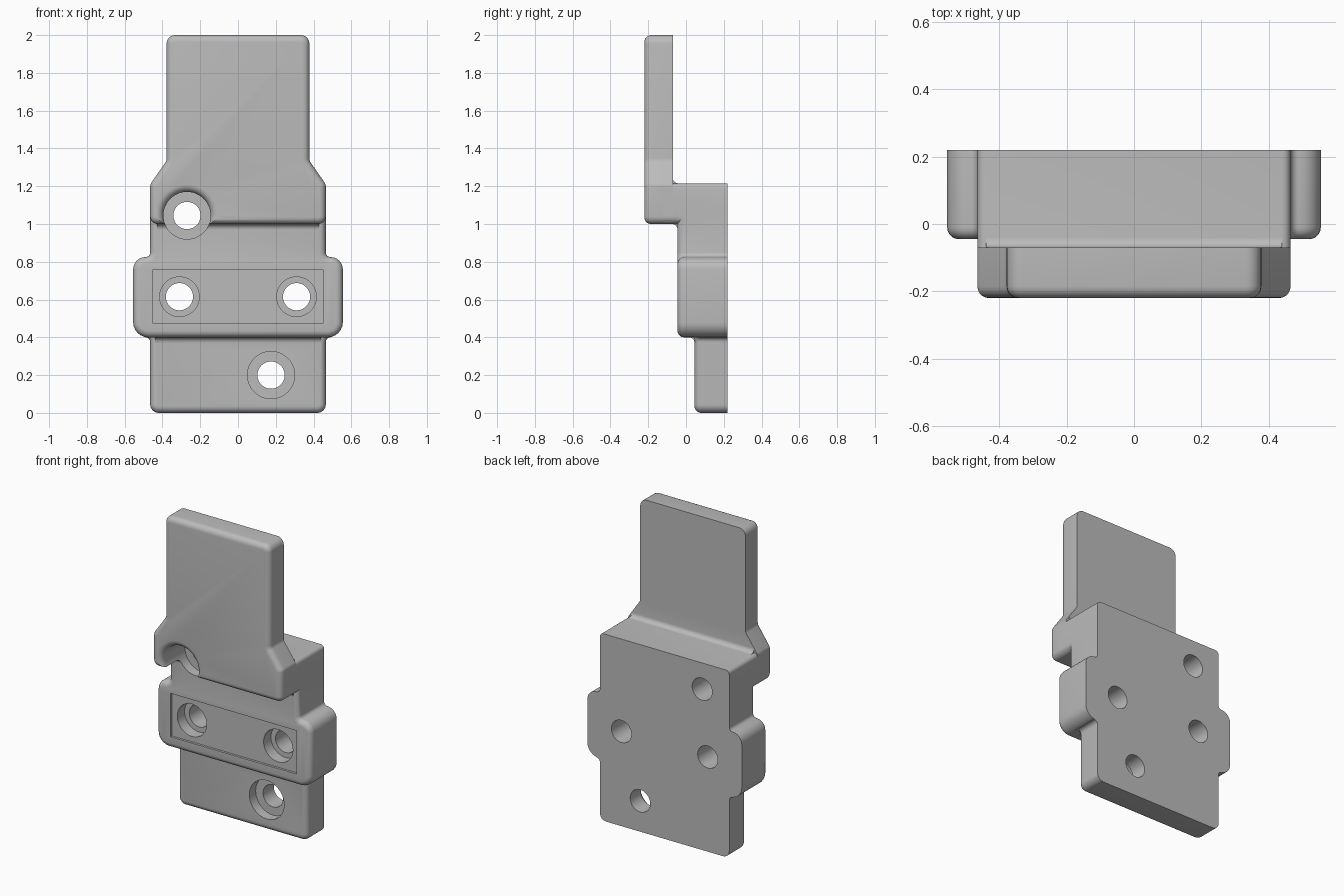
import bpy, bmesh, math
from mathutils import Vector

if "Cube" in bpy.data.objects:
    bpy.data.objects.remove(bpy.data.objects["Cube"])

grey = bpy.data.materials.new("plain grey")
grey.use_nodes = True
grey.diffuse_color = (0.5, 0.5, 0.5, 1)
grey.node_tree.nodes["Principled BSDF"].inputs["Base Color"].default_value = (0.5, 0.5, 0.5, 1)

BACK = 0.22
ROUND = 0.035


def outline(half):
    """Mirror right-hand (x, z, radius) points, rounding each corner."""
    pts = half + [(-x, z, r) for x, z, r in reversed(half)]
    out = []
    for i, (x, z, r) in enumerate(pts):
        p = Vector((x, z))
        a = (Vector(pts[i - 1][:2]) - p).normalized()
        b = (Vector(pts[(i + 1) % len(pts)][:2]) - p).normalized()
        if r == 0:
            out.append(p)
            continue
        ang = a.angle(b)
        centre = p + (a + b).normalized() * r / math.sin(ang / 2)
        start = p + a * r / math.tan(ang / 2) - centre
        end = p + b * r / math.tan(ang / 2) - centre
        sweep = math.pi - ang
        for k in range(7):
            t = k / 6
            d = (start * math.sin((1 - t) * sweep) + end * math.sin(t * sweep)) / math.sin(sweep)
            out.append(centre + d)
    return out


def make(name, bm):
    bmesh.ops.recalc_face_normals(bm, faces=bm.faces)
    mesh = bpy.data.meshes.new(name)
    bm.to_mesh(mesh)
    bm.free()
    mesh.materials.append(grey)
    ob = bpy.data.objects.new(name, mesh)
    bpy.context.collection.objects.link(ob)
    return ob


def sweep_face(bm, coords, offset):
    face = bm.faces.new([bm.verts.new(c) for c in coords])
    res = bmesh.ops.extrude_face_region(bm, geom=[face])
    moved = [v for v in res["geom"] if isinstance(v, bmesh.types.BMVert)]
    bmesh.ops.translate(bm, verts=moved, vec=offset)
    return face


def plate(name, half, front, back, rim=ROUND):
    """Outline extruded in y, with a rounded front rim."""
    bm = bmesh.new()
    face = sweep_face(bm, [(p.x, front, p.y) for p in outline(half)], (0, back - front, 0))
    if rim:
        bmesh.ops.bevel(bm, geom=list(face.edges), offset=rim, segments=5,
                        profile=0.5, affect='EDGES', clamp_overlap=False)
    return make(name, bm)


def fillet(name, y, z, sy, sz, width, r=0.03):
    """Concave strip along x filling the inner corner at (y, z)."""
    arc = [k * math.pi / 12 for k in range(7)]
    prof = [(-0.01, -0.01), (r, -0.01)]
    prof += [(r - r * math.sin(a), r - r * math.cos(a)) for a in arc]
    prof += [(-0.01, r)]
    bm = bmesh.new()
    sweep_face(bm, [(-width, y + sy * u, z + sz * v) for u, v in prof], (2 * width, 0, 0))
    return make(name, bm)


def drill(name, x, z, profile):
    """Turned cutter: (radius, y) profile spun round the y axis."""
    bm = bmesh.new()
    rings = []
    for r, y in profile:
        rings.append([bm.verts.new((x + r * math.cos(k * math.tau / 48), y,
                                    z + r * math.sin(k * math.tau / 48))) for k in range(48)])
    for a, b in zip(rings, rings[1:]):
        for k in range(48):
            n = (k + 1) % 48
            bm.faces.new((a[k], a[n], b[n], b[k]))
    bm.faces.new(rings[0])
    bm.faces.new(rings[-1])
    return make(name, bm)


def combine(body, other, operation):
    mod = body.modifiers.new("join", 'BOOLEAN')
    mod.operation = operation
    mod.solver = 'EXACT'
    mod.object = other
    bpy.context.view_layer.objects.active = body
    bpy.ops.object.modifier_apply(modifier=mod.name)
    bpy.data.objects.remove(other)


# Solid parts of the bracket
W = 0.465
body = plate("bracket_body", [(W, 0, 0.045), (W, 0.4, 0.025), (0.49, 0.4, 0), (0.49, 0.55, 0)],
             0.045, BACK)
middle = plate("middle_block", [(0.555, 0.4, 0.08), (0.555, 0.825, 0.065), (W, 0.825, 0.024),
                                (W, 1.1, 0)], -0.045, BACK)
shoulder = plate("shoulder", [(W, 1.0, 0.04), (W, 1.215, 0.025)], -0.12, BACK, 0)
tongue = plate("tongue", [(W, 1.0, 0.04), (W, 1.21, 0.04), (0.378, 1.335, 0.04),
                          (0.378, 2.0, 0.045)], -0.22, -0.07)
strips = [fillet("lower_fillet", 0.045, 0.4, -1, -1, 0.44),
          fillet("under_fillet", -0.045, 1.0, -1, -1, 0.43),
          fillet("back_fillet", -0.07, 1.215, 1, 1, 0.44)]
for part in [middle, shoulder, tongue] + strips:
    combine(body, part, 'UNION')

# Shallow recess on the middle block
combine(body, plate("recess", [(0.453, 0.475, 0), (0.453, 0.757, 0)], -0.1, -0.03, 0), 'DIFFERENCE')

# Counterbored screw holes; the top one has a flared lip
BORE = 0.072
for x, z, r, floor in [(-0.31, 0.615, 0.105, 0.045), (0.31, 0.615, 0.105, 0.045),
                       (0.175, 0.2, 0.125, 0.11)]:
    combine(body, drill("hole", x, z, [(r, -0.1), (r, floor), (BORE, floor), (BORE, 0.3)]),
            'DIFFERENCE')
lip = [(0.165 - 0.04 * math.sin(a), -0.18 - 0.04 * math.cos(a))
       for a in [k * math.pi / 12 for k in range(7)]]
lip = [(0.165, -0.3)] + lip
combine(body, drill("top_hole", -0.27, 1.045,
                    lip + [(0.125, 0.02), (BORE, 0.02), (BORE, 0.3)]), 'DIFFERENCE')

bpy.ops.object.select_all(action='DESELECT')
body.select_set(True)
bpy.context.view_layer.objects.active = body
bpy.ops.object.shade_smooth_by_angle(angle=math.radians(30))
